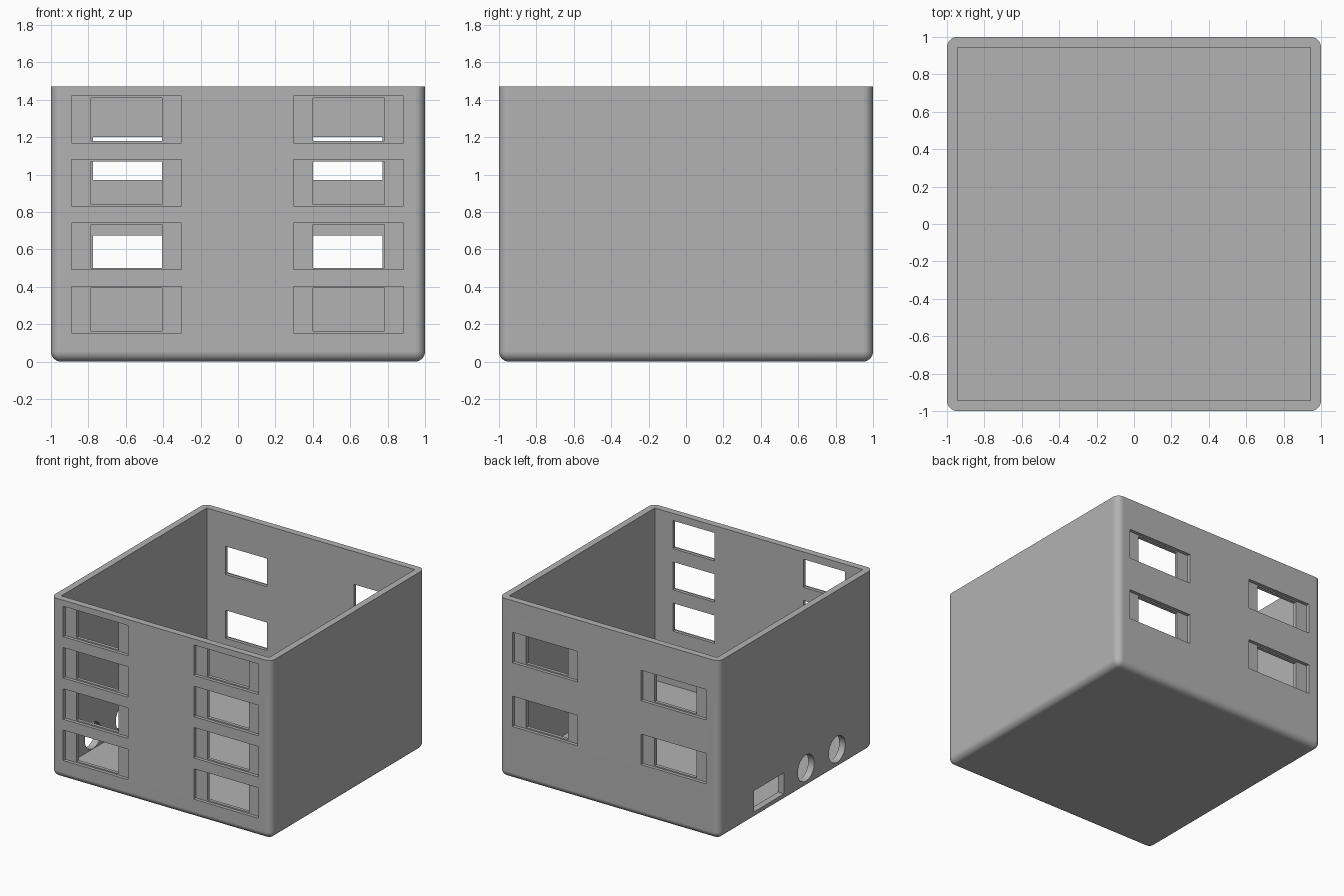
import bpy, bmesh, math
from mathutils import Matrix

if "Cube" in bpy.data.objects:
    bpy.data.objects.remove(bpy.data.objects["Cube"])

HEIGHT, WALL, RECESS = 1.47, 0.055, 0.027
OUT = 0.1  # how far cutters reach past a surface

grey = bpy.data.materials.new("plain grey")
grey.use_nodes = True
colour = (0.45, 0.45, 0.45, 1)
grey.diffuse_color = colour
grey.node_tree.nodes["Principled BSDF"].inputs["Base Color"].default_value = colour


def add_box(bm, x0, x1, y0, y1, z0, z1):
    mat = Matrix.Translation(((x0 + x1) / 2, (y0 + y1) / 2, (z0 + z1) / 2))
    mat = mat @ Matrix.Diagonal((x1 - x0, y1 - y0, z1 - z0, 1))
    return bmesh.ops.create_cube(bm, size=1, matrix=mat)


def make_object(bm, name):
    mesh = bpy.data.meshes.new(name)
    bm.to_mesh(mesh)
    bm.free()
    mesh.materials.append(grey)
    obj = bpy.data.objects.new(name, mesh)
    bpy.context.collection.objects.link(obj)
    return obj


# Outer body, rounded everywhere except around the open top
bm = bmesh.new()
add_box(bm, -1, 1, -1, 1, 0, HEIGHT)
rounded = [e for e in bm.edges if min(v.co.z for v in e.verts) < HEIGHT / 2]
bmesh.ops.bevel(bm, geom=rounded, offset=WALL, segments=8, profile=0.5, affect='EDGES')
body = make_object(bm, "open_box")

# Cavity
cavity = bmesh.new()
inner = 1 - WALL
add_box(cavity, -inner, inner, -inner, inner, WALL, HEIGHT + OUT)

# Stepped windows: shallow wide recess with a narrower opening through it
recesses, openings = bmesh.new(), bmesh.new()


def add_window(side, x, z):
    for bm, half_w, half_h, depth in ((recesses, 0.294, 0.125, RECESS),
                                      (openings, 0.19, 0.115, WALL + OUT)):
        y0, y1 = sorted((side * (1 - depth), side * (1 + OUT)))
        add_box(bm, x - half_w, x + half_w, y0, y1, z - half_h, z + half_h)


for x in (-0.595, 0.592):
    for row in range(4):
        add_window(-1, x, 0.278 + 0.339 * row)
for x in (-0.586, 0.582):
    for z in (0.56, 1.085):
        add_window(1, x, z)

# Connector openings in one side wall: a slot and two round holes
ports = bmesh.new()
add_box(ports, -1 - OUT, -1 + WALL + OUT, 0.155, 0.545, 0.062, 0.235)
for y in (-0.13, -0.533):
    mat = Matrix.Translation((-1, y, 0.165)) @ Matrix.Rotation(math.pi / 2, 4, 'Y')
    bmesh.ops.create_cone(ports, cap_ends=True, segments=40, radius1=0.107,
                          radius2=0.107, depth=4 * OUT, matrix=mat)

# Carve the body, one cutter group at a time
bpy.context.view_layer.objects.active = body
body.select_set(True)
for name, bm in (("cavity", cavity), ("recesses", recesses),
                 ("openings", openings), ("ports", ports)):
    cutter = make_object(bm, name + "_cutter")
    cutter.hide_render = True
    mod = body.modifiers.new(name, 'BOOLEAN')
    mod.operation = 'DIFFERENCE'
    mod.solver = 'EXACT'
    mod.object = cutter
    bpy.ops.object.modifier_apply(modifier=mod.name)
    bpy.data.objects.remove(cutter)

# Smooth rounded edges, crisp corners, flat walls
bpy.ops.object.shade_smooth_by_angle(angle=math.radians(30))
normals = body.modifiers.new("flat walls", 'WEIGHTED_NORMAL')
normals.keep_sharp = True
